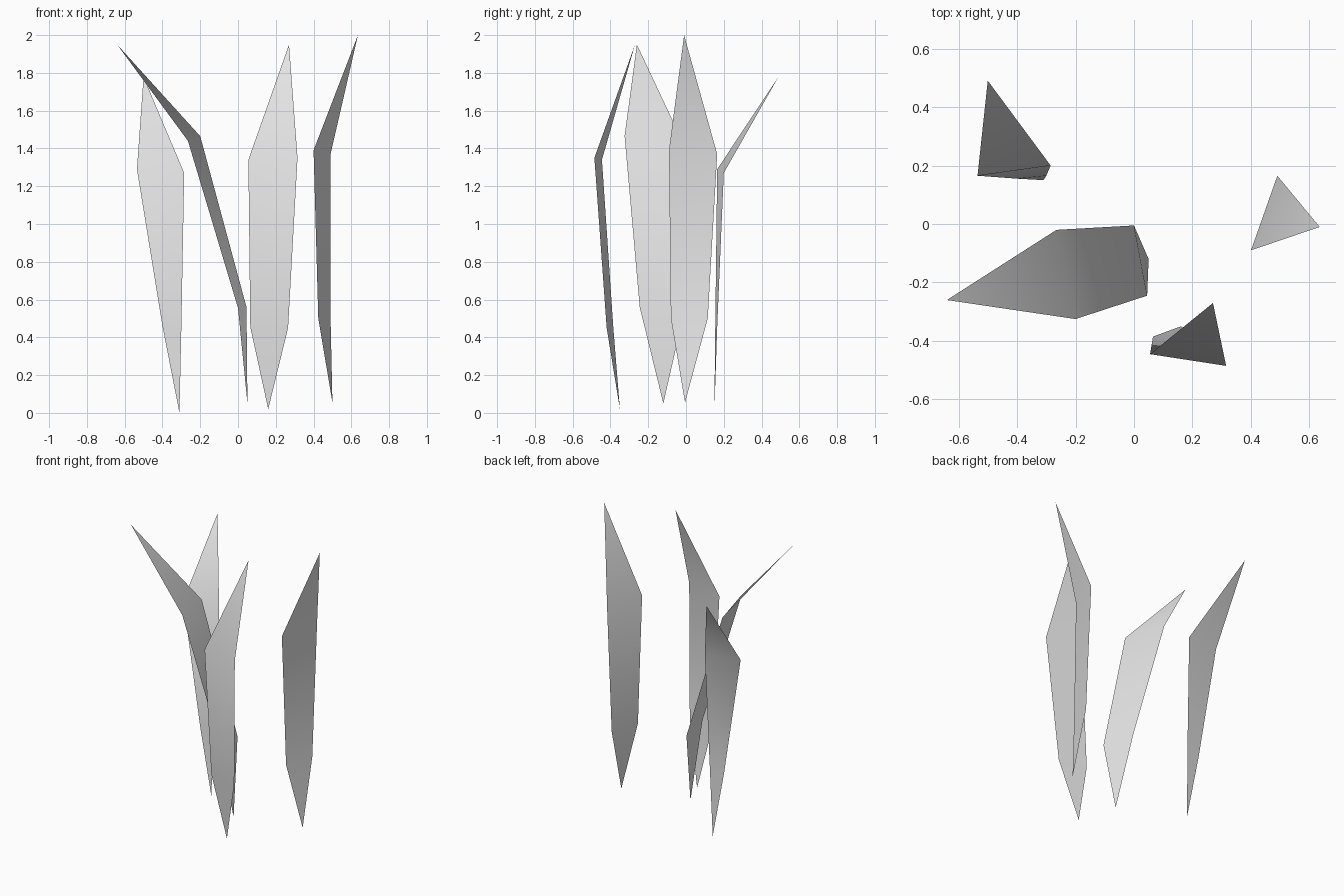
import bpy
import bmesh

# Remove the default cube only
default_cube = bpy.data.objects.get("Cube")
if default_cube:
    bpy.data.objects.remove(default_cube, do_unlink=True)

# One pale grey material for every blade
grey = bpy.data.materials.new("pale_grey")
grey.use_nodes = True
colour = (0.8, 0.8, 0.8, 1.0)
grey.diffuse_color = colour
grey.node_tree.nodes["Principled BSDF"].inputs["Base Color"].default_value = colour


def make_blade(name, root, low_pair, high_pair, tip):
    """Thin folded leaf: root triangle, middle quad, tip triangle."""
    bm = bmesh.new()
    base = bm.verts.new(root)
    low_a, low_b = [bm.verts.new(p) for p in low_pair]
    high_a, high_b = [bm.verts.new(p) for p in high_pair]
    top = bm.verts.new(tip)
    bm.faces.new((base, low_b, low_a))
    bm.faces.new((low_a, low_b, high_b, high_a))
    bm.faces.new((high_a, high_b, top))
    mesh = bpy.data.meshes.new(name)
    bm.to_mesh(mesh)
    bm.free()
    mesh.materials.append(grey)
    for face in mesh.polygons:
        face.use_smooth = True
    blade = bpy.data.objects.new(name, mesh)
    bpy.context.scene.collection.objects.link(blade)
    return blade


# Back right blade, tip bending backwards
make_blade(
    "back_right_blade",
    root=(-0.31, 0.15, 0),
    low_pair=[(-0.4, 0.155, 0.46), (-0.3, 0.165, 0.45)],
    high_pair=[(-0.535, 0.165, 1.29), (-0.285, 0.2, 1.27)],
    tip=(-0.5, 0.49, 1.78),
)

# Middle blade, leaning far to the right
make_blade(
    "leaning_blade",
    root=(0.05, -0.12, 0.05),
    low_pair=[(0, -0.005, 0.555), (0.045, -0.245, 0.56)],
    high_pair=[(-0.265, -0.02, 1.44), (-0.2, -0.325, 1.465)],
    tip=(-0.64, -0.26, 1.95),
)

# Front blade, facing forwards
make_blade(
    "front_blade",
    root=(0.16, -0.35, 0.02),
    low_pair=[(0.065, -0.385, 0.455), (0.265, -0.42, 0.45)],
    high_pair=[(0.055, -0.445, 1.34), (0.315, -0.485, 1.35)],
    tip=(0.27, -0.27, 1.95),
)

# Left blade, turned sideways with its tip leaning outwards
make_blade(
    "left_blade",
    root=(0.5, -0.005, 0.055),
    low_pair=[(0.425, -0.08, 0.5), (0.49, 0.115, 0.5)],
    high_pair=[(0.4, -0.09, 1.39), (0.49, 0.165, 1.37)],
    tip=(0.635, -0.01, 2),
)
